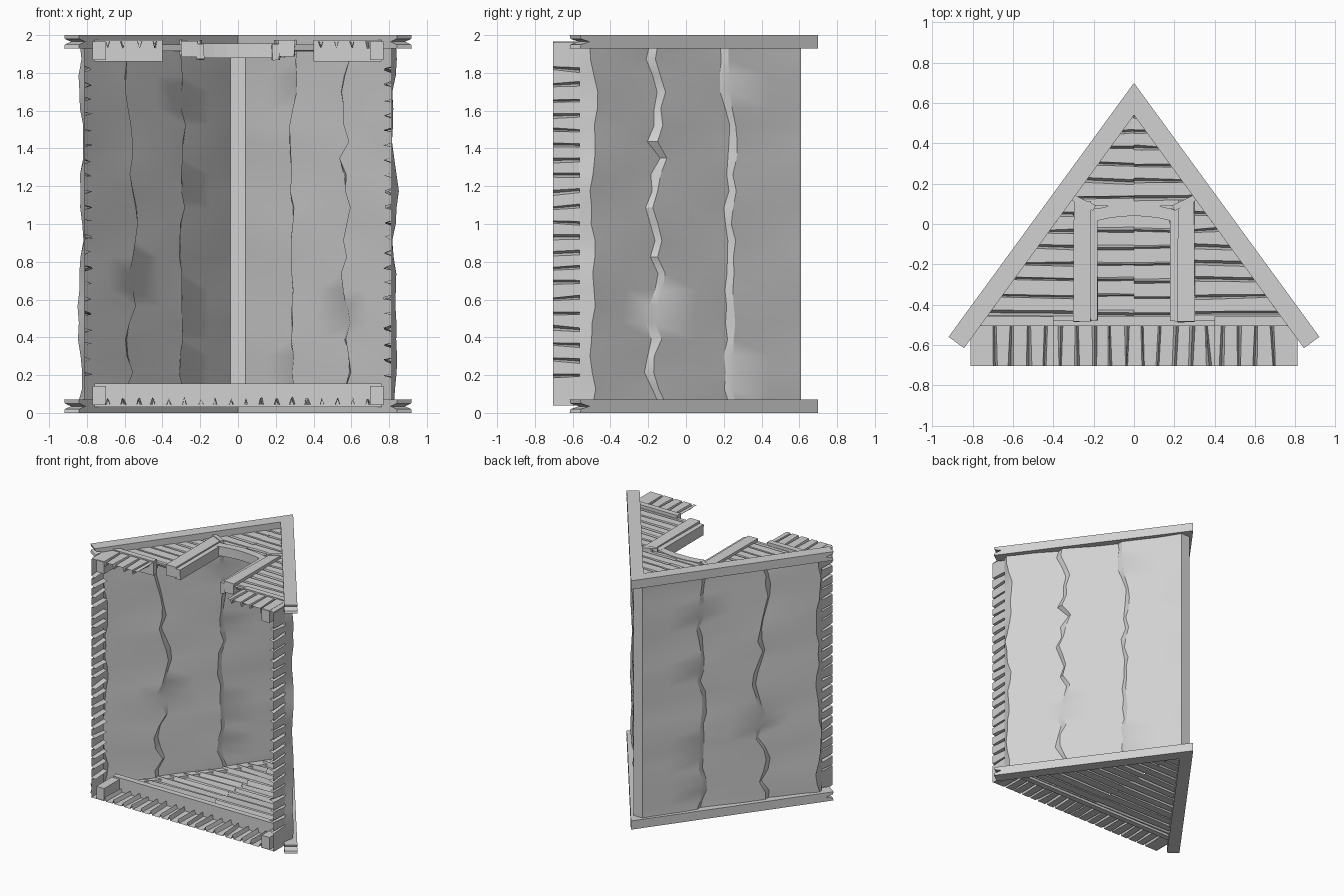
import bpy, bmesh, math, random
from mathutils import Matrix, Vector

random.seed(4)
if "Cube" in bpy.data.objects:
    bpy.data.objects.remove(bpy.data.objects["Cube"])

wood = bpy.data.materials.new("pale_grey")
wood.use_nodes = True
grey = (0.64, 0.64, 0.64, 1)
wood.diffuse_color = grey
wood.node_tree.nodes["Principled BSDF"].inputs["Base Color"].default_value = grey


def finish(name, bm, outward=None, smooth=False):
    """Make the object; open sheets are turned to face the outward vector."""
    bmesh.ops.recalc_face_normals(bm, faces=bm.faces)
    if outward:
        facing = sum(f.normal.dot(Vector(outward)) * f.calc_area() for f in bm.faces)
        if facing < 0:
            bmesh.ops.reverse_faces(bm, faces=bm.faces)
    mesh = bpy.data.meshes.new(name)
    bm.to_mesh(mesh)
    bm.free()
    mesh.materials.append(wood)
    ob = bpy.data.objects.new(name, mesh)
    bpy.context.collection.objects.link(ob)
    if smooth:
        bpy.ops.object.select_all(action='DESELECT')
        bpy.context.view_layer.objects.active = ob
        ob.select_set(True)
        bpy.ops.object.shade_smooth_by_angle(angle=math.radians(30))


def box(bm, centre, size, axis='X', tilt=0.0):
    m = (Matrix.Translation(centre) @ Matrix.Rotation(tilt, 4, axis)
         @ Matrix.Diagonal((*size, 1)))
    return bmesh.ops.create_cube(bm, size=1, matrix=m)["verts"]


def span(bm, x0, x1, y0, y1, z0, z1):
    return box(bm, ((x0 + x1) / 2, (y0 + y1) / 2, (z0 + z1) / 2),
               (x1 - x0, y1 - y0, z1 - z0))


def loft(bm, rings, closed=True):
    """Join equal rows of points into a capped tube or an open sheet."""
    rows = [[bm.verts.new(p) for p in r] for r in rings]
    n = len(rows[0])
    for a, b in zip(rows, rows[1:]):
        for i in range(n if closed else n - 1):
            j = (i + 1) % n
            bm.faces.new((a[i], a[j], b[j], b[i]))
    if closed:
        bm.faces.new(rows[0])
        bm.faces.new(rows[-1])


def jitter(verts, amount):
    for v in verts:
        v.co += Vector([random.uniform(-amount, amount) for _ in range(3)])


# Slope frame: s runs down from the ridge, d goes inward
APEX = 0.70
DOWN = Vector((0.92, -1.26)).normalized()
INWARD = Vector((DOWN.y, -DOWN.x))


def slope(s, d, z, side):
    p = Vector((0, APEX)) + DOWN * s + INWARD * d
    return (side * p.x, p.y, z)


# Rafters on both gables with notched feet
for end, z0 in (("lower", 0.0), ("upper", 1.93)):
    for side, label in ((1, "left"), (-1, "right")):
        bm = bmesh.new()
        rings = []
        for dz, length in ((0, 1.56), (0.02, 1.555), (0.035, 1.50),
                           (0.05, 1.555), (0.07, 1.56)):
            z = z0 + dz
            rings.append([(0, APEX, z), slope(length, 0, z, side),
                          slope(length, 0.095, z, side), (0, 0.54, z)])
        loft(bm, rings)
        finish(f"{end}_{label}_rafter", bm)

# Thatch: one stepped sheet per side, with a ragged lip under each course
ROWS = 22
for side, label in ((1, "left"), (-1, "right")):
    bm = bmesh.new()
    rings = []
    rag = [0.0, 0.0, 0.0]
    for i in range(ROWS + 1):
        z = 0.04 + 1.92 * i / ROWS
        rag = [0.5 * r + random.uniform(-a, a)
               for r, a in zip(rag, (0.025, 0.045, 0.02))]
        lip = [random.uniform(0.02, 0.05) for _ in rag]
        e1, e2, e3 = 0.53 + rag[0], 1.01 + rag[1], 1.455 + rag[2]
        puff = random.uniform(-0.008, 0.008)
        profile = ((0.096, 0.021), (0.3, 0.03 + puff), (e1, 0.032),
                   (e1 + lip[0], 0.056), ((e1 + e2) / 2, 0.046 + puff),
                   (e2, 0.034 - puff), (e2 + lip[1], 0.06),
                   ((e2 + e3) / 2, 0.046 - puff), (e3, 0.03 + puff),
                   (1.5, 0.088))
        rings.append([slope(s, d, z, side) for s, d in profile])
    loft(bm, rings, closed=False)
    finish(f"{label}_thatch", bm, (side * 0.8, 0.6, 0), smooth=True)

# Narrow flat ridge between the two slopes
bm = bmesh.new()
loft(bm, [[slope(0.096, 0.021, z, 1), slope(0.096, 0.021, z, -1)]
          for z in (0.04, 1.96)], closed=False)
finish("ridge_strip", bm, (0, 1, 0))


def boards(bm, start, stop, first, last, place):
    """Flat sheet of boards parted by uneven V grooves.
    place(u, depth, end) gives a point on either end of the boards."""
    count = round((last - first) / 0.08)
    cuts = [first + (last - first) * (i + 0.5) / count for i in range(count)]
    rails = []
    for end in (0, 1):
        rail = [place(start, 0, end)]
        for u in cuts:
            c = u + random.uniform(-0.008, 0.008)
            w = random.uniform(0.005, 0.014)
            rail += [place(c - w, 0, end),
                     place(c, random.uniform(0.028, 0.04), end),
                     place(c + w, 0, end)]
        rails.append(rail + [place(stop, 0, end)])
    loft(bm, rails, closed=False)


# Side walls of short upright boards
for side, label in ((1, "left"), (-1, "right")):
    bm = bmesh.new()
    boards(bm, 0.04, 1.96, 0.16, 1.86,
           lambda u, d, end: (side * (0.81 - d), (-0.705, -0.55)[end], u))
    finish(f"{label}_side_wall", bm, (side, 0, 0))


# Low end walls of upright boards between two x limits
def end_wall(name, x0, x1, z, out):
    bm = bmesh.new()
    boards(bm, x0, x1, max(x0, -0.73), min(x1, 0.73),
           lambda u, d, end: (u, (-0.705, -0.49)[end], z - out * d))
    finish(name, bm, (0, 0, out))


end_wall("lower_end_wall", -0.81, 0.81, 0.045, -1)
end_wall("upper_left_end_wall", 0.40, 0.81, 1.965, 1)
end_wall("upper_right_end_wall", -0.81, -0.40, 1.965, 1)

# Corner posts inside the low walls
bm = bmesh.new()
for sx in (1, -1):
    for zc in (0.093, 1.917):
        box(bm, (sx * 0.735, -0.60, zc), (0.07, 0.2, 0.1))
finish("corner_posts", bm)

# Sill beams at the foot of each gable
bm = bmesh.new()
span(bm, -0.76, 0.76, -0.505, -0.46, 0.03, 0.155)
finish("lower_sill_beam", bm)
for side, label in ((1, "left"), (-1, "right")):
    bm = bmesh.new()
    span(bm, *sorted((side * 0.40, side * 0.76)), -0.505, -0.46, 1.86, 1.975)
    finish(f"upper_{label}_sill_beam", bm)


# Gable boards lie across and stop at the rafters or the doorway
def reach(y):
    return max(0.01, (0.60 - y) * 0.73)


def gable(name, z, out, strips):
    bm = bmesh.new()
    for y0, y1, side, inner in strips:
        boards(bm, y0, y1, y0, y1,
               lambda u, d, end: (side * (inner, reach(u))[end], u, z - out * d))
    finish(name, bm, (0, 0, out))


gable("lower_gable_boards", 0.05, -1, [(-0.48, 0.58, s, 0) for s in (1, -1)])
gable("upper_gable_boards", 1.95, 1,
      [(-0.48, 0.09, s, 0.25) for s in (1, -1)]
      + [(0.09, 0.58, s, 0) for s in (1, -1)])

# Doorway: paired posts on each side and an arched lintel
for side, label in ((1, "left"), (-1, "right")):
    bm = bmesh.new()
    jitter(span(bm, *sorted((side * 0.215, side * 0.30)),
                -0.485, 0.115, 1.885, 1.97), 0.004)
    jitter(span(bm, *sorted((side * 0.18, side * 0.22)),
                -0.48, 0.075, 1.87, 1.955), 0.004)
    finish(f"{label}_door_posts", bm)

bm = bmesh.new()
rings = []
for i in range(9):
    t = i / 4 - 1
    x, rise = 0.25 * t, 0.045 * (1 - t * t)
    low, high = -0.005 + rise, 0.055 + rise
    rings.append([(x, low, 1.88), (x, high, 1.88),
                  (x, high, 1.955), (x, low, 1.955)])
loft(bm, rings)
finish("arched_lintel", bm)

# Slanted caps over the door posts
bm = bmesh.new()
for side in (1, -1):
    box(bm, (side * 0.25, 0.105, 1.935), (0.12, 0.03, 0.08), 'Z', side * 0.45)
finish("door_post_caps", bm)
